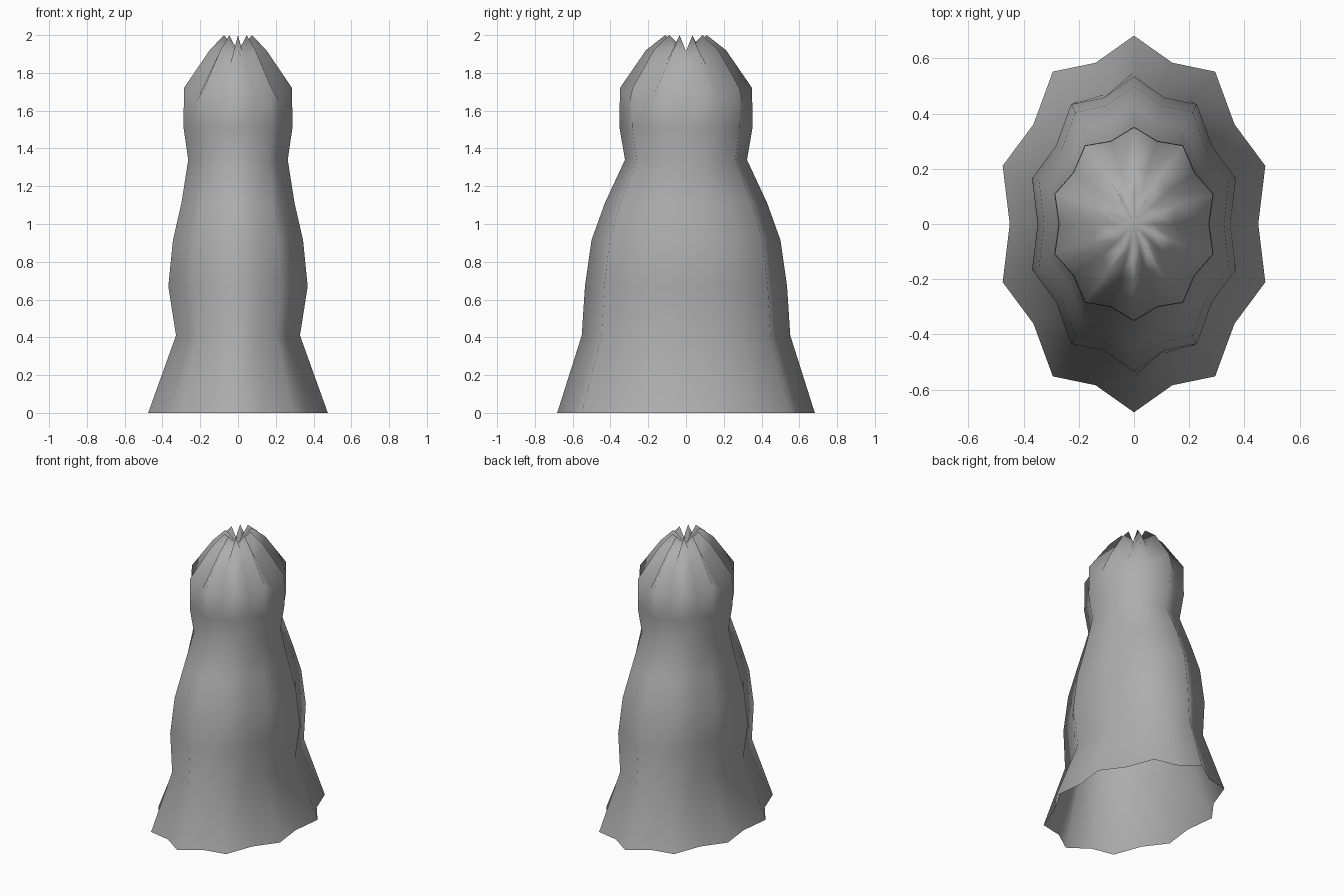
import bpy, bmesh, math

cube = bpy.data.objects.get("Cube")
if cube:
    bpy.data.objects.remove(cube, do_unlink=True)

# Single plain grey
GREY = (0.42, 0.42, 0.42, 1)
grey = bpy.data.materials.new("medium grey")
grey.use_nodes = True
grey.diffuse_color = GREY
grey.node_tree.nodes["Principled BSDF"].inputs["Base Color"].default_value = GREY

POINTS = 10          # ridges around the body
GROOVE = 0.9         # groove radius relative to ridge radius

# Rings: height, ridge radius in x, ridge radius in y, groove drop
RINGS = [
    (0.00, 0.500, 0.682, 0.0),
    (0.41, 0.345, 0.552, 0.0),
    (0.67, 0.388, 0.535, 0.0),
    (0.915, 0.362, 0.500, 0.0),
    (1.11, 0.315, 0.430, 0.0),
    (1.34, 0.277, 0.323, 0.0),
    (1.51, 0.303, 0.352, 0.0),
    (1.72, 0.301, 0.350, 0.07),
    (1.92, 0.158, 0.212, 0.085),
    (2.00, 0.078, 0.110, 0.085),
]

# Fluted body: star-shaped rings bridged upward, open at the bottom
bm = bmesh.new()
count = POINTS * 2
loops = []
for z, rx, ry, drop in RINGS:
    loop = []
    for i in range(count):
        a = math.pi / 2 + i * math.tau / count
        groove = i % 2 == 1
        s = GROOVE if groove else 1.0
        loop.append(bm.verts.new((rx * s * math.cos(a), ry * s * math.sin(a),
                                  z - drop if groove else z)))
    loops.append(loop)

for low, high in zip(loops, loops[1:]):
    for i in range(count):
        j = (i + 1) % count
        bm.faces.new((low[i], low[j], high[j], high[i]))

# Sunken centre of the crown
centre = bm.verts.new((0, 0, 1.91))
top = loops[-1]
for i in range(count):
    bm.faces.new((top[i], top[(i + 1) % count], centre))

for f in bm.faces:
    f.smooth = True

mesh = bpy.data.meshes.new("fluted_body")
bm.to_mesh(mesh)
bm.free()
mesh.materials.append(grey)
body = bpy.data.objects.new("fluted_body", mesh)
bpy.context.collection.objects.link(body)
